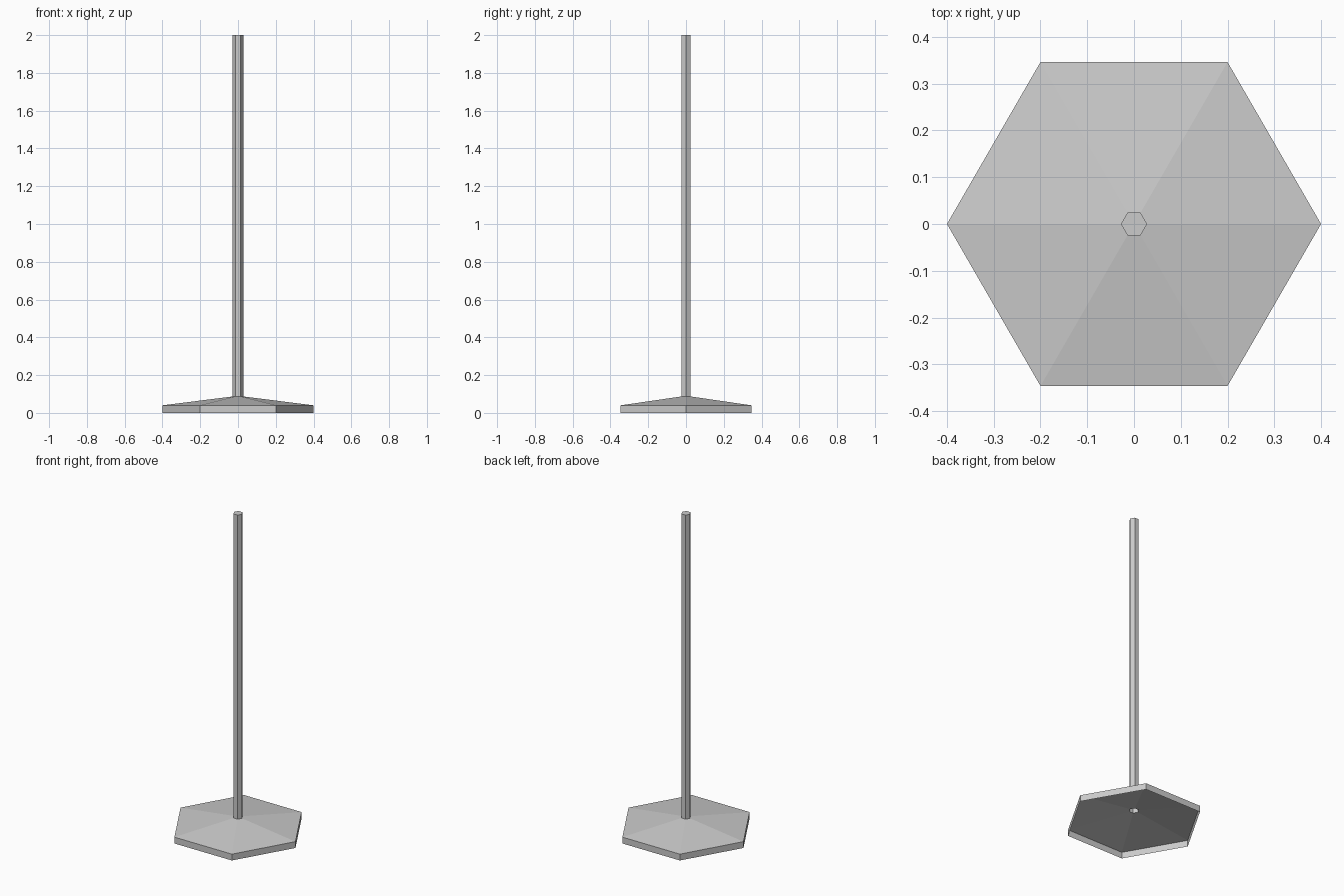
import bpy, bmesh
from math import cos, sin, pi

if "Cube" in bpy.data.objects:
    bpy.data.objects.remove(bpy.data.objects["Cube"])

SIDES = 6


def hex_shell(name, profile, cap_top=False):
    """Sweep a (radius, z) profile around z as an open, flat-shaded hexagonal shell."""
    bm = bmesh.new()
    rings = [[bm.verts.new((r * cos(2 * pi * i / SIDES), r * sin(2 * pi * i / SIDES), z))
              for i in range(SIDES)] for r, z in profile]
    for low, high in zip(rings, rings[1:]):
        for i in range(SIDES):
            j = (i + 1) % SIDES
            bm.faces.new((low[i], low[j], high[j], high[i]))
    if cap_top:
        bm.faces.new(rings[-1])
    mesh = bpy.data.meshes.new(name)
    bm.to_mesh(mesh)
    bm.free()
    obj = bpy.data.objects.new(name, mesh)
    bpy.context.collection.objects.link(obj)
    return obj


# Hollow base: short upright rim, then a shallow slope up to the pole
hex_shell("base", [(0.4, 0), (0.4, 0.04), (0.028, 0.087)])

# Hollow pole, open below and capped on top
hex_shell("pole", [(0.028, 0.087), (0.028, 2.0)], cap_top=True)
